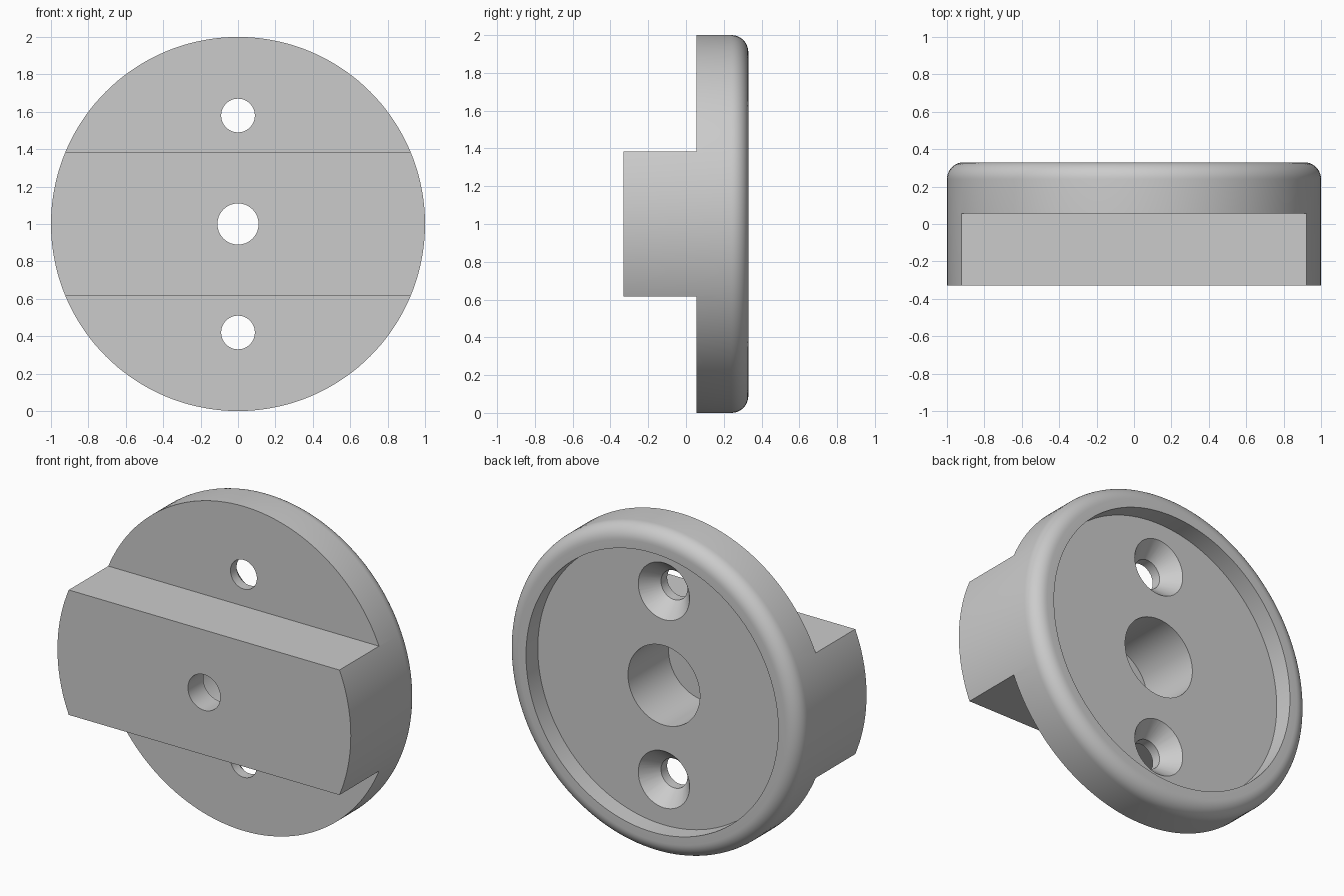
import bpy, bmesh
from math import sin, cos, pi, radians
from mathutils import Matrix

if "Cube" in bpy.data.objects:
    bpy.data.objects.remove(bpy.data.objects["Cube"], do_unlink=True)

FRONT, STEP, FLOOR, BACK = -0.33, 0.055, 0.215, 0.33
BLOCK_HALF = 0.385
FILLET = 0.09

grey = bpy.data.materials.new("plain grey")
grey.use_nodes = True
colour = (0.6, 0.6, 0.6, 1)
grey.diffuse_color = colour
grey.node_tree.nodes["Principled BSDF"].inputs["Base Color"].default_value = colour


def make_object(name, bm):
    bmesh.ops.recalc_face_normals(bm, faces=bm.faces)
    mesh = bpy.data.meshes.new(name)
    bm.to_mesh(mesh)
    bm.free()
    mesh.materials.append(grey)
    obj = bpy.data.objects.new(name, mesh)
    bpy.context.collection.objects.link(obj)
    return obj


def lathe(name, profile, z, segments):
    """Turn a closed (radius, y) profile around a y-parallel axis at height z."""
    bm = bmesh.new()
    rings = []
    for i in range(segments):
        a = 2 * pi * i / segments
        rings.append([bm.verts.new((r * cos(a), y, z + r * sin(a))) for r, y in profile])
    n = len(profile)
    for i, ring in enumerate(rings):
        following = rings[(i + 1) % segments]
        for j in range(n):
            k = (j + 1) % n
            if profile[j][0] == 0 and profile[k][0] == 0:
                continue
            bm.faces.new((ring[j], ring[k], following[k], following[j]))
    bmesh.ops.remove_doubles(bm, verts=bm.verts, dist=1e-5)
    return make_object(name, bm)


def box(name, low, high):
    bm = bmesh.new()
    size = [h - l for l, h in zip(low, high)]
    centre = [(h + l) / 2 for l, h in zip(low, high)]
    bmesh.ops.create_cube(bm, size=1, matrix=Matrix.Translation(centre) @ Matrix.Diagonal((*size, 1)))
    return make_object(name, bm)


# Round body with filleted back rim, dished back and stepped centre bore
fillet = [(1 - FILLET + FILLET * cos(a), BACK - FILLET + FILLET * sin(a))
          for a in (pi / 2 * i / 10 for i in range(11))]
profile = [(0.11, FRONT), (1, FRONT)] + fillet + [
    (0.86, BACK), (0.86, FLOOR), (0.245, FLOOR), (0.245, -0.18), (0.11, -0.18)]
body = lathe("round_mount_body", profile, 1, 144)

# Cutters: steps above and below the cross block, and countersunk screw holes
cutters = []
for side, label in ((1, "upper"), (-1, "lower")):
    ends = sorted((1 + side * BLOCK_HALF, 1 + side * 1.5))
    cutters.append(box(label + "_step_cutter", (-1.5, -1, ends[0]), (1.5, STEP, ends[1])))
    hole = [(0, -0.1), (0.09, -0.1), (0.09, FLOOR - 0.1), (0.175, FLOOR), (0.175, 0.4), (0, 0.4)]
    cutters.append(lathe(label + "_screw_hole_cutter", hole, 1 + side * 0.58, 48))

bpy.context.view_layer.objects.active = body
for cutter in cutters:
    cutter.hide_render = True
    mod = body.modifiers.new(cutter.name, "BOOLEAN")
    mod.operation = "DIFFERENCE"
    mod.solver = "EXACT"
    mod.object = cutter
    bpy.ops.object.modifier_apply(modifier=mod.name)
    bpy.data.objects.remove(cutter, do_unlink=True)

# Smooth curved walls, crisp machined edges
bpy.ops.object.select_all(action="DESELECT")
body.select_set(True)
bpy.ops.object.shade_smooth_by_angle(angle=radians(30))
